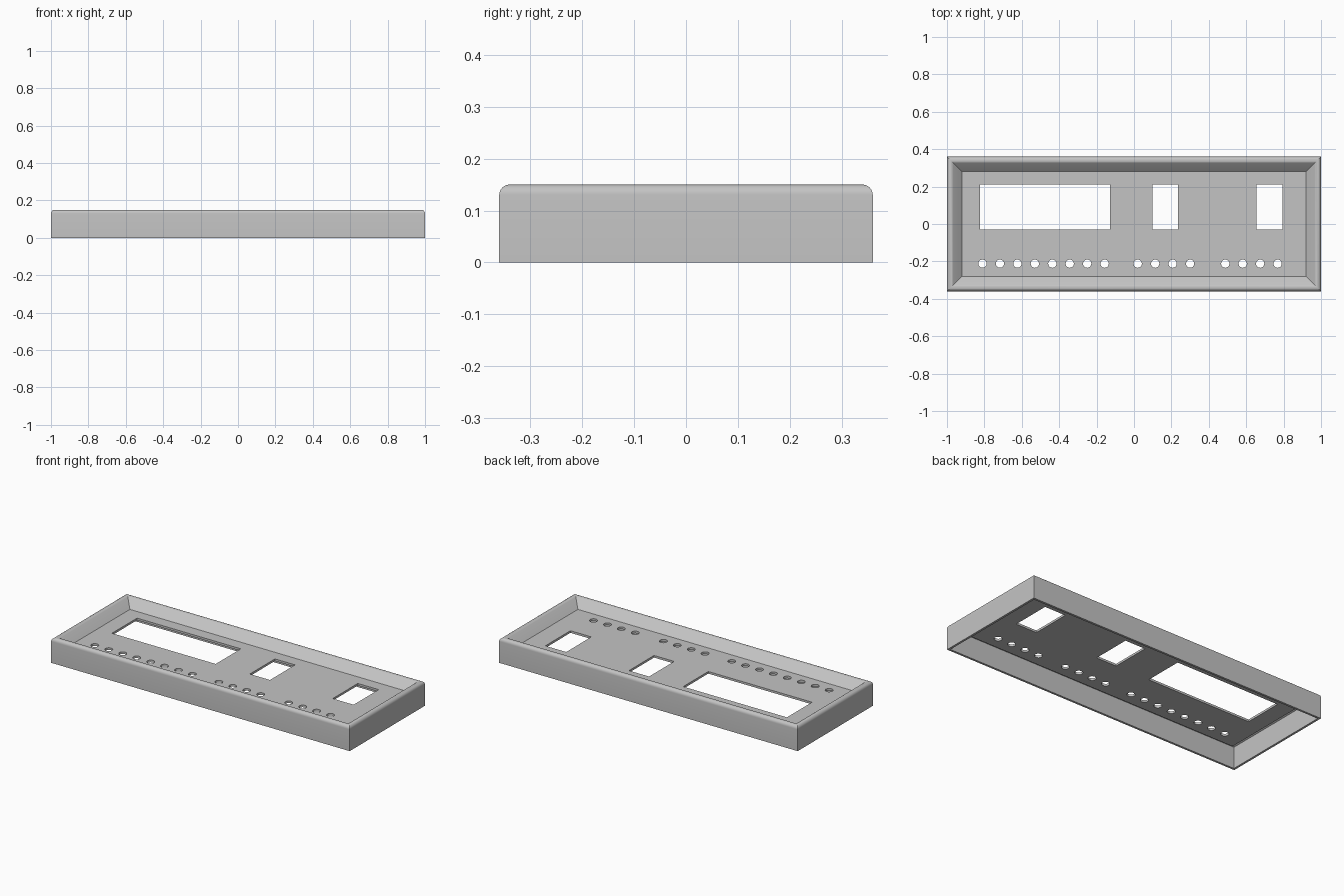
import bpy, bmesh, math
from mathutils import Matrix

if "Cube" in bpy.data.objects:
    bpy.data.objects.remove(bpy.data.objects["Cube"], do_unlink=True)

HALF_X, HALF_Y, HEIGHT = 1.0, 0.36, 0.15
RADIUS, WALL = 0.02, 0.013
PANEL_Z, PANEL_INSET = 0.10, 0.08

grey = bpy.data.materials.new("mid_grey")
grey.use_nodes = True
grey.diffuse_color = (0.55, 0.55, 0.55, 1)
grey.node_tree.nodes["Principled BSDF"].inputs["Base Color"].default_value = grey.diffuse_color


def make_object(name, bm):
    bmesh.ops.recalc_face_normals(bm, faces=bm.faces)
    mesh = bpy.data.meshes.new(name)
    bm.to_mesh(mesh)
    bm.free()
    mesh.materials.append(grey)
    obj = bpy.data.objects.new(name, mesh)
    bpy.context.collection.objects.link(obj)
    return obj


# Wall profile as (inset, height): outer wall, rounded rim, inner slope, then the hollow underside
profile = [(WALL, 0), (0, 0)]
for i in range(10):
    a = math.radians(180 - 15 * i)
    profile.append((RADIUS + RADIUS * math.cos(a), HEIGHT - RADIUS + RADIUS * math.sin(a)))
profile.append((PANEL_INSET, PANEL_Z))
underside = [(PANEL_INSET - 0.007, PANEL_Z - WALL),
             (0.03, HEIGHT - WALL), (WALL, HEIGHT - RADIUS)]

# Frame and panel: rectangular rings bridged together, capped on both sides of the panel
bm = bmesh.new()
rings = []
for inset, z in underside + profile:
    x, y = HALF_X - inset, HALF_Y - inset
    rings.append([bm.verts.new((sx * x, sy * y, z))
                  for sx, sy in ((-1, -1), (1, -1), (1, 1), (-1, 1))])
for low, high in zip(rings, rings[1:]):
    for k in range(4):
        n = (k + 1) % 4
        bm.faces.new((low[k], low[n], high[n], high[k]))
bm.faces.new(rings[0])
bm.faces.new(rings[-1])
panel = make_object("faceplate_frame", bm)

# Cutters: three rectangular windows and a row of round holes in three groups
bm = bmesh.new()
for x0, x1 in ((-0.823, -0.128), (0.10, 0.235), (0.655, 0.795)):
    bmesh.ops.create_cube(bm, size=1, matrix=Matrix.Translation(((x0 + x1) / 2, 0.09, PANEL_Z))
                          @ Matrix.Diagonal((x1 - x0, 0.24, 0.1, 1)))
for start, count in ((-0.81, 8), (0.02, 4), (0.488, 4)):
    for i in range(count):
        bmesh.ops.create_cone(bm, cap_ends=True, segments=24, radius1=0.022, radius2=0.022, depth=0.1,
                              matrix=Matrix.Translation((start + 0.0933 * i, -0.212, PANEL_Z)))
cutter = make_object("opening_cutter", bm)
cutter.hide_render = True

# Cut the openings, then drop the cutter
mod = panel.modifiers.new("openings", "BOOLEAN")
mod.operation = "DIFFERENCE"
mod.solver = "EXACT"
mod.object = cutter
bpy.ops.object.select_all(action="DESELECT")
bpy.context.view_layer.objects.active = panel
panel.select_set(True)
bpy.ops.object.modifier_apply(modifier=mod.name)
bpy.data.objects.remove(cutter, do_unlink=True)
bpy.ops.object.shade_smooth_by_angle(angle=math.radians(25))
